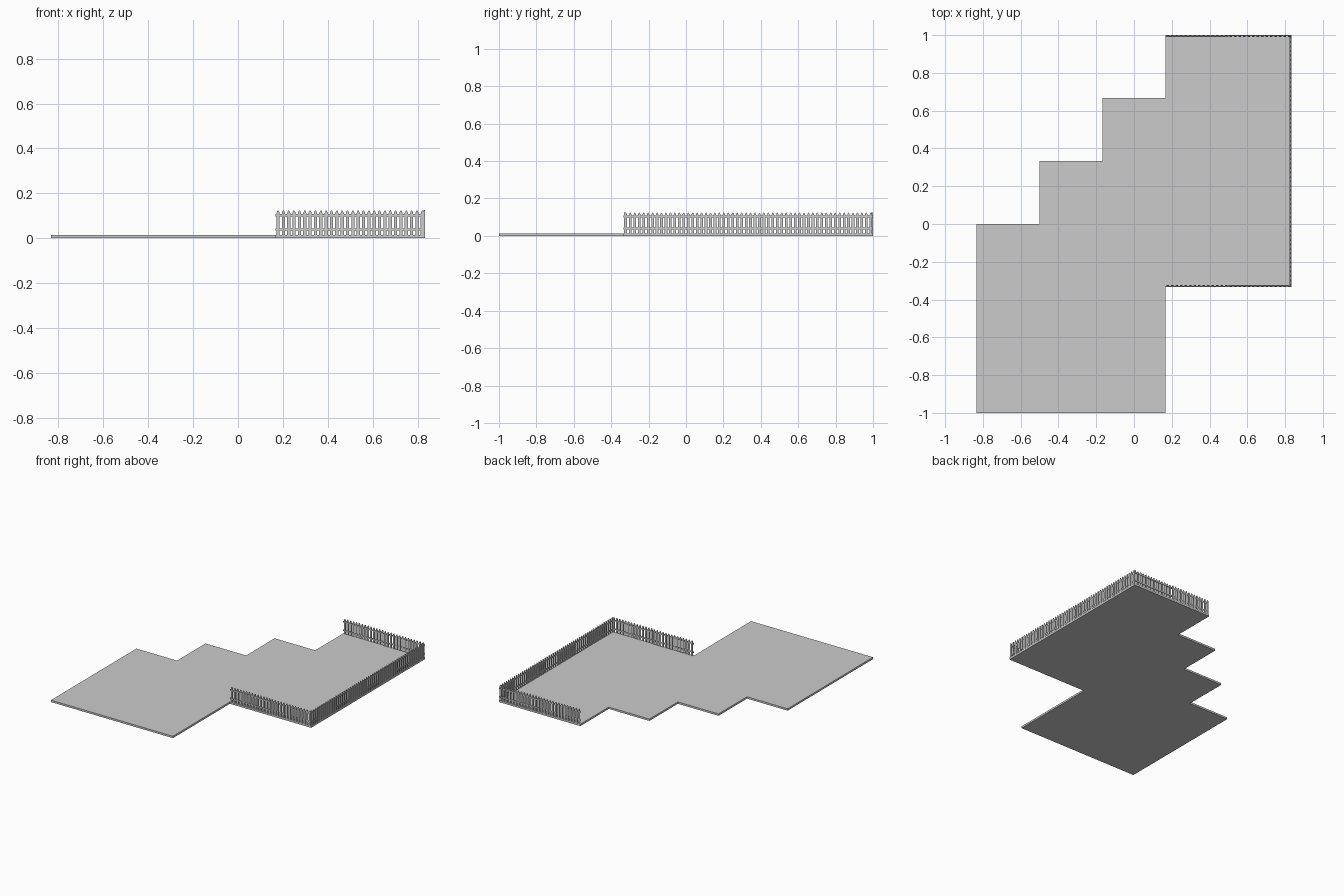
import bpy, bmesh
from mathutils import Matrix, Vector
from math import radians

if "Cube" in bpy.data.objects:
    bpy.data.objects.remove(bpy.data.objects["Cube"])

U = 1 / 3            # tile / fence panel length
FLOOR = 0.014        # slab thickness
TOP = 0.125          # picket tip height
COUNT = 14           # pickets per panel


def add_prism(bm, pts, depth):
    """Extrude a closed planar outline by a depth vector."""
    face = bm.faces.new([bm.verts.new(p) for p in pts])
    ext = bmesh.ops.extrude_face_region(bm, geom=[face])
    moved = [g for g in ext["geom"] if isinstance(g, bmesh.types.BMVert)]
    bmesh.ops.translate(bm, verts=moved, vec=depth)


def finish(bm, name):
    bmesh.ops.recalc_face_normals(bm, faces=bm.faces)
    me = bpy.data.meshes.new(name)
    bm.to_mesh(me)
    bm.free()
    ob = bpy.data.objects.new(name, me)
    bpy.context.collection.objects.link(ob)
    return ob


# stepped floor slab
outline = [(-2.5, -3), (0.5, -3), (0.5, -1), (2.5, -1), (2.5, 3), (0.5, 3),
           (0.5, 2), (-0.5, 2), (-0.5, 1), (-1.5, 1), (-1.5, 0), (-2.5, 0)]
bm = bmesh.new()
add_prism(bm, [(x * U, y * U, 0) for x, y in outline], Vector((0, 0, FLOOR)))
finish(bm, "floor_slab")


def fence_panel(name, origin, angle, rail_inside):
    """Panel along local +x; local +y points into the yard."""
    bm = bmesh.new()
    pitch = U / COUNT
    w = pitch * 0.6
    y0, t = (0.001, 0.005) if rail_inside else (0.005, 0.005)
    # pointed pickets
    for i in range(COUNT):
        c = (i + 0.5) * pitch
        prof = [(c - w / 2, FLOOR), (c + w / 2, FLOOR), (c + w / 2, TOP - 0.014),
                (c + w / 4, TOP - 0.004), (c, TOP), (c - w / 4, TOP - 0.004),
                (c - w / 2, TOP - 0.014)]
        add_prism(bm, [(x, y0, z) for x, z in prof], Vector((0, t, 0)))
    # two rails
    ry = y0 + t if rail_inside else y0 - 0.004
    for z in (0.034, 0.098):
        add_prism(bm, [(0, ry, z), (U, ry, z), (U, ry, z + 0.010), (0, ry, z + 0.010)],
                  Vector((0, 0.004, 0)))
    ob = finish(bm, name)
    ob.matrix_world = Matrix.Translation((origin[0] * U, origin[1] * U, 0)) @ \
        Matrix.Rotation(radians(angle), 4, 'Z')


# front, right and back fence runs
for i in range(2):
    fence_panel(f"front_fence_{i}", (0.5 + i, -1), 0, i == 1)
    fence_panel(f"back_fence_{i}", (2.5 - i, 3), 180, i == 1)
for i in range(4):
    fence_panel(f"right_fence_{i}", (2.5, -1 + i), 90, True)
